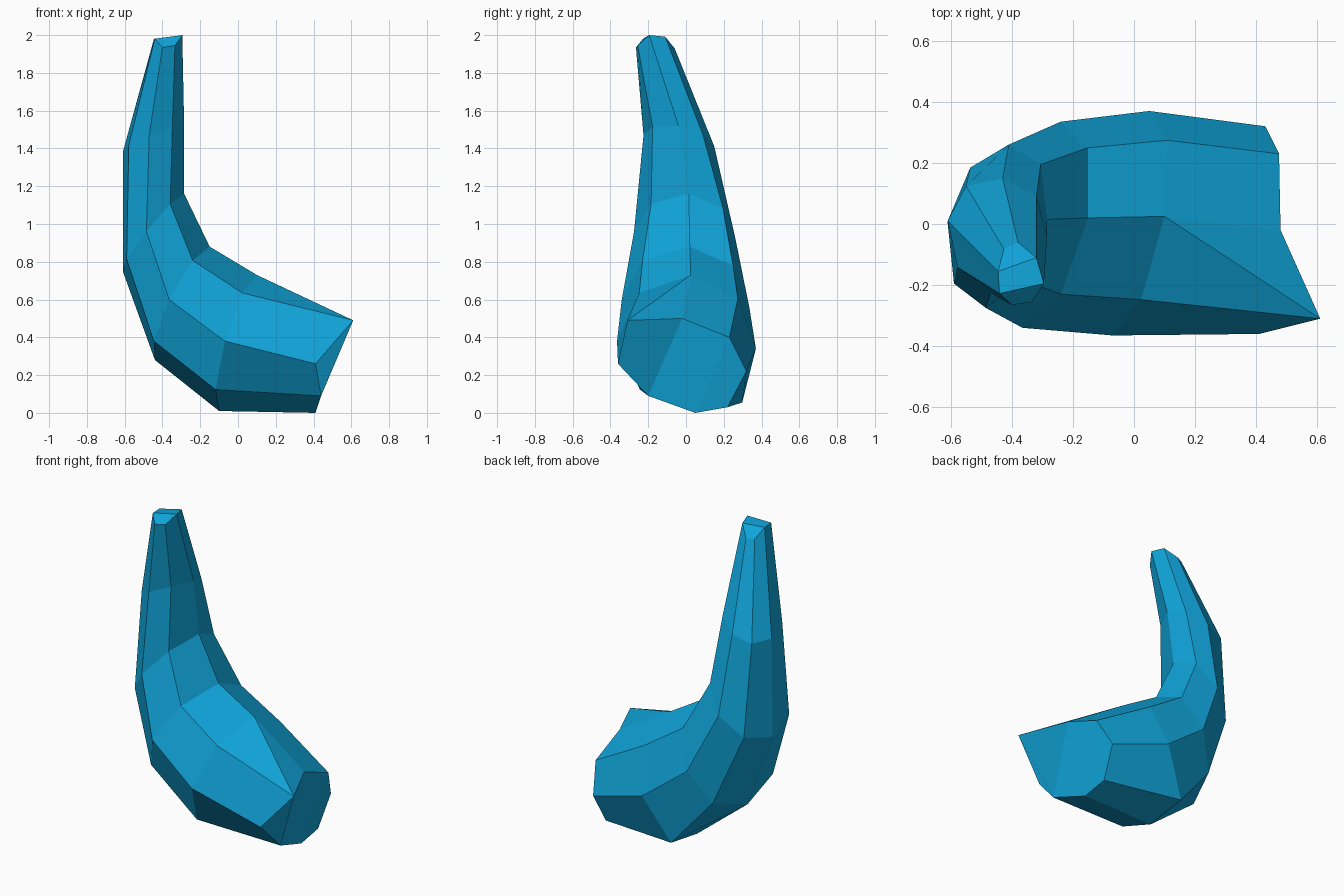
import bpy
import bmesh
from mathutils import Vector

default_cube = bpy.data.objects.get("Cube")
if default_cube:
    bpy.data.objects.remove(default_cube, do_unlink=True)


def make_material(name, colour):
    material = bpy.data.materials.new(name)
    material.use_nodes = True
    material.diffuse_color = colour
    shader = material.node_tree.nodes["Principled BSDF"]
    shader.inputs["Base Color"].default_value = colour
    return material


def octagon(inner, back, outer, front, crest=0.0):
    """Eight-sided ring from its four main points.

    The corners between them are derived; crest raises two opposite
    corners and lowers the other two, to fold the ring.
    Order: front-inner, inner, inner-back, back, back-outer, outer,
    outer-front, front.
    """
    inner, back, outer, front = map(Vector, (inner, back, outer, front))
    centre = (inner + back + outer + front) / 4

    def corner(first, second, lift):
        spread = (first - centre) + (second - centre)
        return centre + spread * 0.71 + Vector((0, 0, lift))

    return [corner(front, inner, -crest), inner,
            corner(inner, back, crest), back,
            corner(back, outer, -crest), outer,
            corner(outer, front, crest), front]


# Wide cut end, slanted out to a point at its upper front corner
wide_end = [Vector(point) for point in (
    (0.61, -0.31, 0.49), (0.48, -0.02, 0.5), (0.475, 0.23, 0.4),
    (0.43, 0.32, 0.22), (0.41, 0.22, 0.03), (0.41, 0.05, 0),
    (0.44, -0.2, 0.09), (0.41, -0.36, 0.26))]

# Rings along the bend, from the wide base up to the tip
base = octagon((0.1, 0.025, 0.73), (0.05, 0.37, 0.34),
               (-0.1, 0.03, 0.01), (-0.07, -0.365, 0.38))
base[4] += Vector((-0.07, 0.02, -0.04))
bend = octagon((-0.15, 0.02, 0.88), (-0.24, 0.335, 0.56),
               (-0.44, 0.01, 0.28), (-0.365, -0.34, 0.6))
neck = octagon((-0.285, 0.015, 1.16), (-0.41, 0.26, 0.93),
               (-0.61, 0, 0.75), (-0.485, -0.275, 0.96))
upper = octagon((-0.285, -0.04, 1.52), (-0.43, 0.15, 1.41),
                (-0.61, 0.01, 1.38), (-0.47, -0.225, 1.47))
tip = octagon((-0.295, -0.195, 2), (-0.38, -0.06, 1.93),
              (-0.445, -0.155, 1.98), (-0.4, -0.265, 1.935), crest=0.025)

# Loft the rings into one closed horn
bm = bmesh.new()
rings = [[bm.verts.new(point) for point in ring]
         for ring in (wide_end, base, bend, neck, upper, tip)]

for lower, higher in zip(rings, rings[1:]):
    for i in range(len(lower)):
        j = (i + 1) % len(lower)
        if lower is rings[0] and i == 0:
            # Ridge running out to the point of the wide end
            bm.faces.new((lower[i], lower[j], higher[j]))
            bm.faces.new((lower[i], higher[j], higher[i]))
        else:
            bm.faces.new((lower[i], lower[j], higher[j], higher[i]))

# Close both ends with three folded strips
for ring in (rings[0], rings[-1]):
    for i in range(3):
        bm.faces.new((ring[i], ring[i + 1], ring[6 - i], ring[(7 - i)]))

bmesh.ops.recalc_face_normals(bm, faces=bm.faces)
mesh = bpy.data.meshes.new("curved_horn")
bm.to_mesh(mesh)
bm.free()

mesh.materials.append(make_material("bright blue", (0.005, 0.37, 0.69, 1)))
horn = bpy.data.objects.new("curved_horn", mesh)
bpy.context.collection.objects.link(horn)
